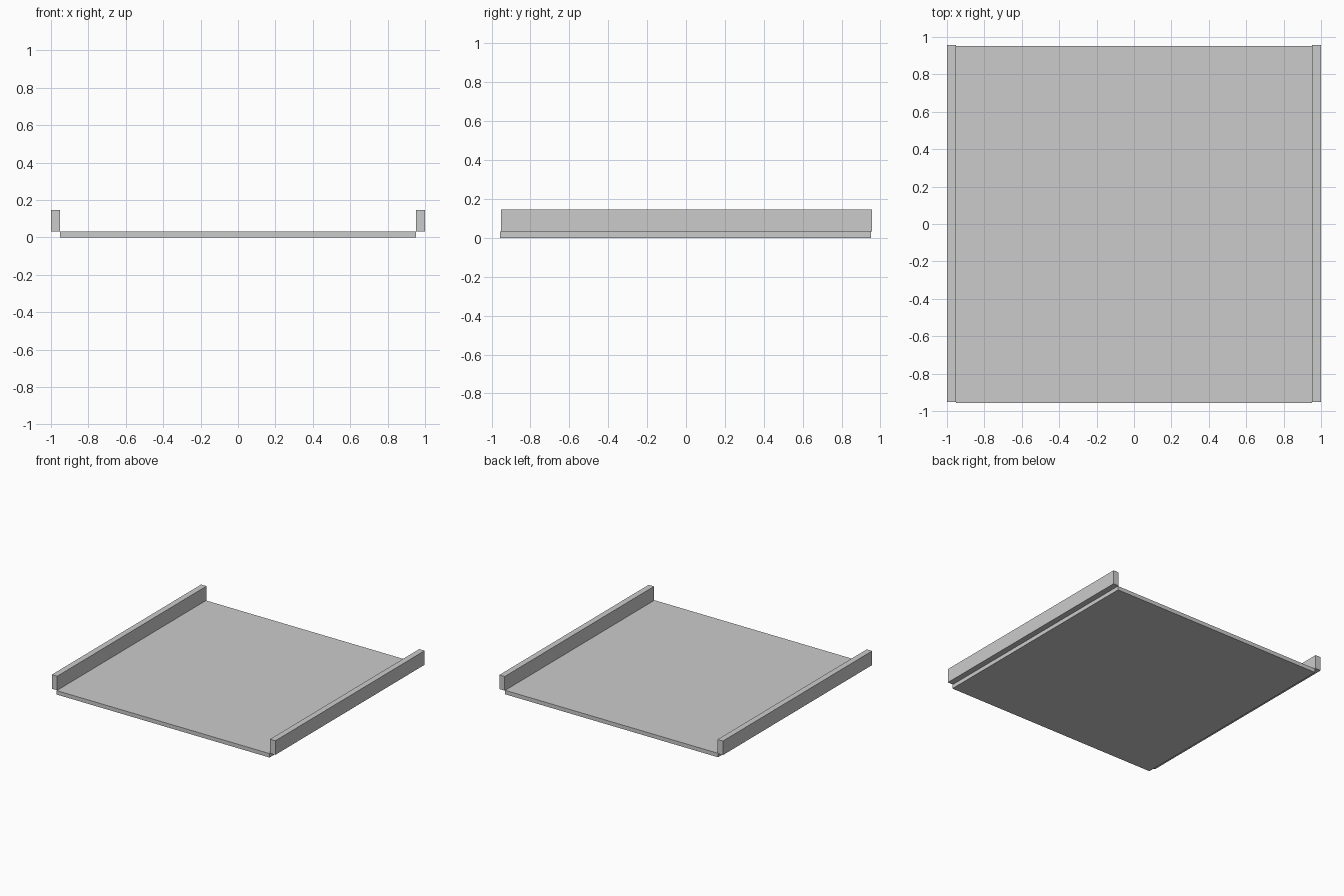
import bpy

if "Cube" in bpy.data.objects:
    bpy.data.objects.remove(bpy.data.objects["Cube"])


def box(name, lo, hi):
    """Axis-aligned box between two corners."""
    centre = [(a + b) / 2 for a, b in zip(lo, hi)]
    size = [b - a for a, b in zip(lo, hi)]
    bpy.ops.mesh.primitive_cube_add(size=1, location=centre)
    obj = bpy.context.object
    obj.name = name
    obj.scale = size
    bpy.ops.object.transform_apply(location=False, rotation=False, scale=True)
    return obj


INNER = 0.952   # plate edge and inner face of the rails
END = 0.957     # far end along y
NEAR = 0.951    # near end along y (rails sit slightly further back)
FLOOR = 0.032   # plate thickness
TOP = 0.146     # top of the rails

# Flat base plate
box("base_plate", (-INNER, -END, 0), (INNER, NEAR, FLOOR))

# Side rails resting just outside the plate's top edges
box("left_rail", (-1, -NEAR, FLOOR), (-INNER, END, TOP))
box("right_rail", (INNER, -NEAR, FLOOR), (1, END, TOP))
